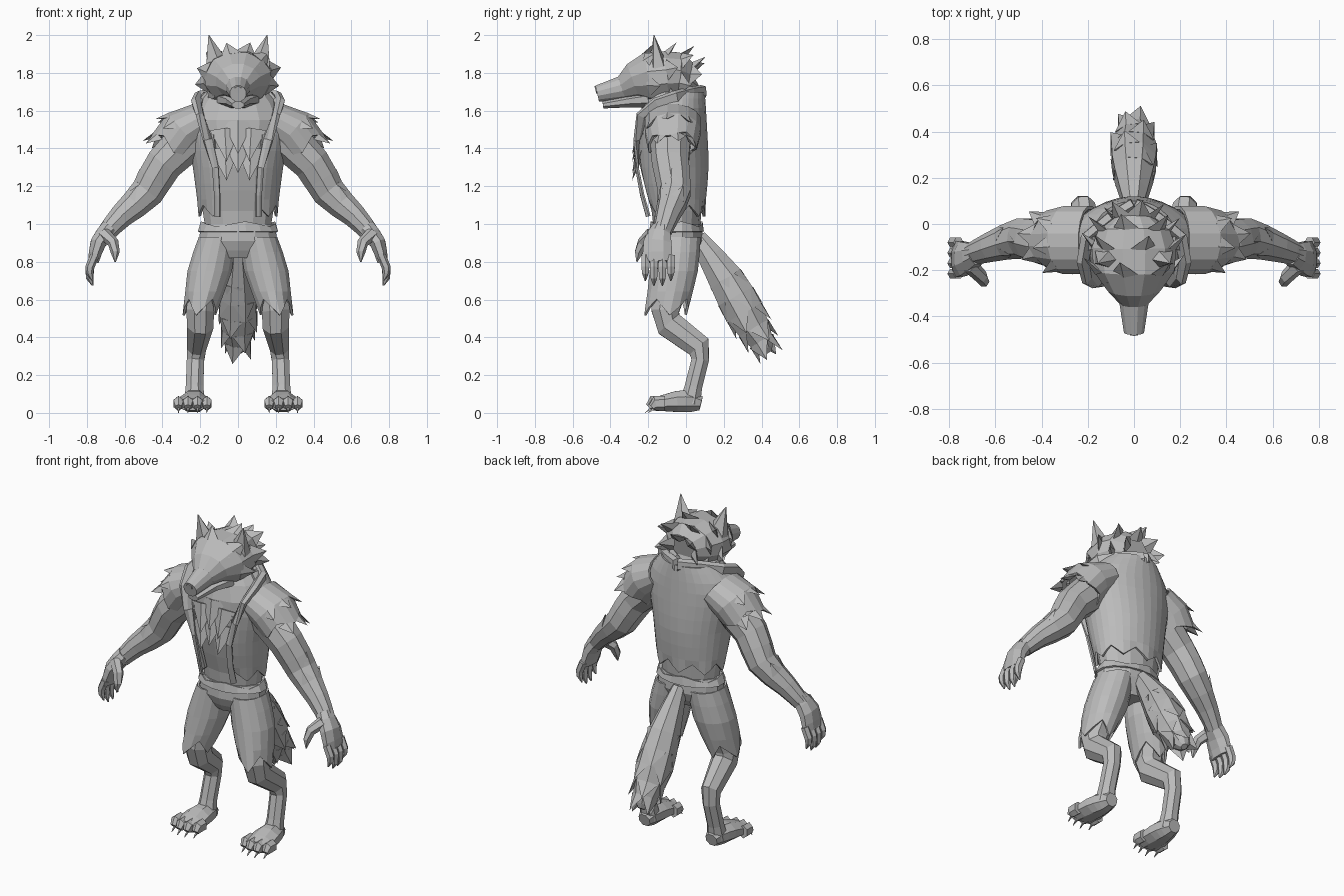
import bpy, bmesh
from math import sin, cos, pi
from mathutils import Vector

cube = bpy.data.objects.get("Cube")
if cube:
    bpy.data.objects.remove(cube, do_unlink=True)

grey = bpy.data.materials.new("plain grey")
grey.use_nodes = True
grey.diffuse_color = (.5, .5, .5, 1)
grey.node_tree.nodes["Principled BSDF"].inputs["Base Color"].default_value = grey.diffuse_color
ACROSS, DEPTH, UP = Vector((1, 0, 0)), Vector((0, 1, 0)), Vector((0, 0, 1))


def finish(name, bm, mirror=False, thick=0):
    """Turn a bmesh into a flat-shaded object."""
    bmesh.ops.recalc_face_normals(bm, faces=bm.faces)
    mesh = bpy.data.meshes.new(name)
    bm.to_mesh(mesh)
    bm.free()
    mesh.materials.append(grey)
    part = bpy.data.objects.new(name, mesh)
    bpy.context.collection.objects.link(part)
    if thick:
        part.modifiers.new("thickness", 'SOLIDIFY').thickness = thick
    if mirror:
        part.modifiers.new("mirror", 'MIRROR').use_mirror_merge = False


def refine(keys, steps):
    """Curve smoothly through the key rings."""
    keys = [Vector((*key, key[-1])[:5]) for key in keys]
    rings = []
    for i in range(len(keys) - 1):
        b, c = keys[i], keys[i + 1]
        leave = (c - keys[max(i - 1, 0)]) / 2
        arrive = (keys[min(i + 2, len(keys) - 1)] - b) / 2
        for s in range(steps):
            t = s / steps
            ease = t * t * (3 - 2 * t)
            rings.append(b + (c - b) * ease + leave * t * (1 - t) ** 2 - arrive * t * t * (1 - t))
    return rings + [keys[-1]]


def loft(keys, sides=8, ref=ACROSS, flat=False, steps=1, grow=0):
    """Rings (x, y, z, radius along ref, other radius) as (centre, tangent, points)."""
    rings = refine(keys, steps)
    centres = [Vector(ring[:3]) for ring in rings]
    loops = []
    for i, centre in enumerate(centres):
        ahead, behind = centres[min(i + 1, len(rings) - 1)], centres[max(i - 1, 0)]
        tangent = (ahead - behind).normalized()
        normal = UP if flat else tangent
        u = (ref - normal * ref.dot(normal)).normalized()
        v = normal.cross(u)
        points = []
        for k in range(sides):
            angle = 2 * pi * (k + .5) / sides
            p = centre + u * (rings[i][3] + grow) * cos(angle) + v * (rings[i][4] + grow) * sin(angle)
            p.z = max(p.z, 0)
            points.append(p)
        loops.append((centre, tangent, points))
    return loops


def add_skin(bm, loops, jag=0, cap=True, skip=None):
    """Join the loops with faces; jag makes the last edge ragged."""
    tangent, sides = loops[-1][1], len(loops[-1][2])
    rows = [[bm.verts.new(p) for p in points] for centre, along, points in loops]
    for k, vert in enumerate(rows[-1]):
        vert.co += tangent * jag * cos(pi * k / 2)
    for low, high in zip(rows, rows[1:]):
        for k in range(sides):
            corners = (low[k - 1], low[k], high[k], high[k - 1])
            middle = sum((vert.co for vert in corners), Vector()) / 4
            if not (skip and skip(middle)):
                bm.faces.new(corners)
    if cap:
        bm.faces.new(rows[0])
        bm.faces.new(rows[-1])


def tube(name, loops, mirror=False, thick=0, **options):
    bm = bmesh.new()
    add_skin(bm, loops, **options)
    finish(name, bm, mirror, thick)


def add_tuft(bm, base, tip, width, outward):
    """Flattened four-sided point."""
    along = (tip - base).normalized()
    u = along.cross(outward).normalized()
    v = u.cross(along)
    ring = [bm.verts.new(base + q * width) for q in (u, v / 3, -u, -v / 3)]
    point = bm.verts.new(tip)
    for k in range(4):
        bm.faces.new((ring[k - 1], ring[k], point))
    bm.faces.new(ring)


def fur(name, loops, length, lift, width, upper=False, mirror=False):
    """Cover the loops with staggered tufts that lie along the tube."""
    bm = bmesh.new()
    for row, (centre, tangent, points) in enumerate(loops):
        for k, p in enumerate(points):
            outward = (p - centre).normalized()
            if (k + row) % 2 or (upper and outward.z < .2):
                continue
            tip = p + tangent * length + outward * lift
            add_tuft(bm, p - outward * width / 3, tip, width, outward)
    finish(name, bm, mirror)


# Vest, open at the front with a ragged hem, and the torso inside it
def front_gap(p):
    return p.y < -.1 and abs(p.x) < .1 + max(0, p.z - 1.35) * .4


vest = [(0, -.06, 1.7, .18, .16), (0, -.08, 1.55, .28, .19), (0, -.07, 1.3, .24, .19), (0, -.05, 1.07, .21, .15)]
tube("vest", loft(vest, sides=32, flat=True, steps=3), jag=.03, cap=False, skip=front_gap, thick=.014)
tube("torso", loft(vest + [(0, -.05, .95, .19, .14)], sides=14, flat=True, steps=2, grow=-.018))
tube("neck", loft([(0, -.08, 1.6, .15), (0, -.13, 1.78, .13)], flat=True))
collar = [(.11, -.2, 1.04, .02, .01), (.12, -.26, 1.3, .02, .01), (.2, -.23, 1.57, .04, .02),
          (.2, -.06, 1.66, .05, .03), (0, .085, 1.69, .05, .03)]
tube("vest_collar", loft(collar, sides=6, ref=ACROSS + UP * 2, steps=2), mirror=True)

# Chest fur in broad overlapping points
bm = bmesh.new()
for row in range(2):
    for side in (-1, 0, 1):
        base = Vector((side * .07, -.235, 1.54 - .1 * row - .04 * abs(side)))
        add_tuft(bm, base, base + Vector((-side * .01, -.05, -.17)), .08, -DEPTH)
finish("chest_fur", bm)

# Arms with ragged shoulder caps and fur
arms = loft([(.2, -.08, 1.5, .12), (.39, -.08, 1.32, .1), (.48, -.06, 1.17, .09),
             (.62, -.1, 1.04, .065), (.7, -.13, .95, .05)], sides=9, ref=DEPTH, steps=2)
shoulders = loft([(.19, -.07, 1.55, .15, .1), (.29, -.07, 1.49, .15, .13), (.35, -.07, 1.41, .13, .125)],
                 sides=16, ref=DEPTH)
tube("arms", arms, mirror=True)
tube("vest_shoulders", shoulders, jag=.02, cap=False, thick=.014, mirror=True)
fur("shoulder_fur", shoulders[1:], length=.07, lift=.02, width=.05, upper=True, mirror=True)
fur("elbow_fur", arms[4:6], length=-.07, lift=.02, width=.04, upper=True, mirror=True)

# Hands with four fingers and a thumb
palm = [(.68, -.13, .98, .05), (.74, -.15, .9, .08, .045), (.765, -.15, .8, .085, .03)]
tube("hands", loft(palm, ref=DEPTH, steps=2), mirror=True)
bm = bmesh.new()
for k in range(4):
    y, drop = -.215 + .045 * k, .03 * sin(pi * k / 3)
    finger = [(.76, y, .83, .024), (.785, y, .77, .024), (.785, y, .74 - drop, .02), (.77, y, .7 - drop, .004)]
    add_skin(bm, loft(finger, sides=6, ref=DEPTH))
thumb = [(.71, -.18, .95, .035), (.66, -.23, .9, .03), (.65, -.25, .85, .024), (.65, -.26, .8, .004)]
add_skin(bm, loft(thumb, sides=6, ref=DEPTH))
finish("fingers", bm, mirror=True)

# Ragged shorts
hips = [(0, -.05, .82, .1), (0, -.05, .91, .21, .14), (0, -.05, 1, .19, .13)]
thighs = [(.11, -.05, .93, .1, .13), (.15, -.065, .75, .12, .13), (.195, -.1, .56, .09, .115)]
tube("shorts_hips", loft(hips, sides=14, flat=True, steps=2))
tube("shorts_waistband", loft(hips, sides=16, flat=True, steps=2, grow=.01)[-2:], jag=.014, cap=False, thick=.012)
tube("shorts_legs", loft(thighs, sides=16, flat=True, steps=2), jag=.045, cap=False, thick=.012, mirror=True)

# Bent hind legs and paws
shin = [(.18, -.08, .68, .08, .1), (.2, -.11, .54, .08), (.2, -.09, .47, .075, .08), (.22, .07, .35, .055, .07),
        (.225, .075, .28, .05), (.23, .04, .14, .05), (.23, .02, .05, .06)]
paw = [(.23, .08, .05, .04), (.23, .03, .06, .06), (.235, -.05, .06, .08, .06), (.24, -.17, .045, .09, .035)]
tube("legs", loft(shin), mirror=True)
tube("feet", loft(paw, steps=2), mirror=True)
bm = bmesh.new()
for k in range(4):
    x, y = .165 + .05 * k, -.16 - .02 * sin(pi * k / 3)
    add_skin(bm, loft([(x, y + .05, .05, .03, .04), (x, y, .05, .03, .04), (x, y - .02, .03, .02)], sides=6))
    add_skin(bm, loft([(x, y, .03, .01), (x, y - .04, 0, .002)], sides=4))
finish("toes", bm, mirror=True)

# Bushy tail
tail = loft([(0, .06, .93, .04, .05), (0, .21, .71, .09, .1), (0, .31, .53, .105, .11),
             (0, .4, .38, .07), (0, .44, .32, .02)], steps=2)
tube("tail", tail)
fur("tail_fur", tail[2:7], length=.1, lift=.005, width=.06)

# Head with mane, jaw and nose
head = loft([(0, -.47, 1.69, .045), (0, -.34, 1.72, .065), (0, -.28, 1.755, .12, .1), (0, -.2, 1.77, .18, .145),
             (0, -.1, 1.78, .19, .14), (0, -.03, 1.78, .16, .13), (0, .02, 1.77, .09)], sides=12)
tube("head", head)
fur("mane", head[3:], length=.06, lift=.045, width=.06)
tube("jaw", loft([(0, -.2, 1.66, .12, .05), (0, -.3, 1.65, .07, .035), (0, -.44, 1.63, .035, .02)]))
tube("nose", loft([(0, -.44, 1.72, .03, .02), (0, -.48, 1.71, .02)], sides=6))
tube("ears", loft([(.105, -.14, 1.8, .085, .06), (.155, -.17, 2, .002)], sides=5), mirror=True)

# Slanted eyes under heavy brows
bm = bmesh.new()
for z, width in ((1.78, .016), (1.8, .026)):
    add_tuft(bm, Vector((.035, -.32, z)), Vector((.12, -.25, z + .04)), width, UP - DEPTH)
finish("eyes_and_brows", bm, mirror=True)
